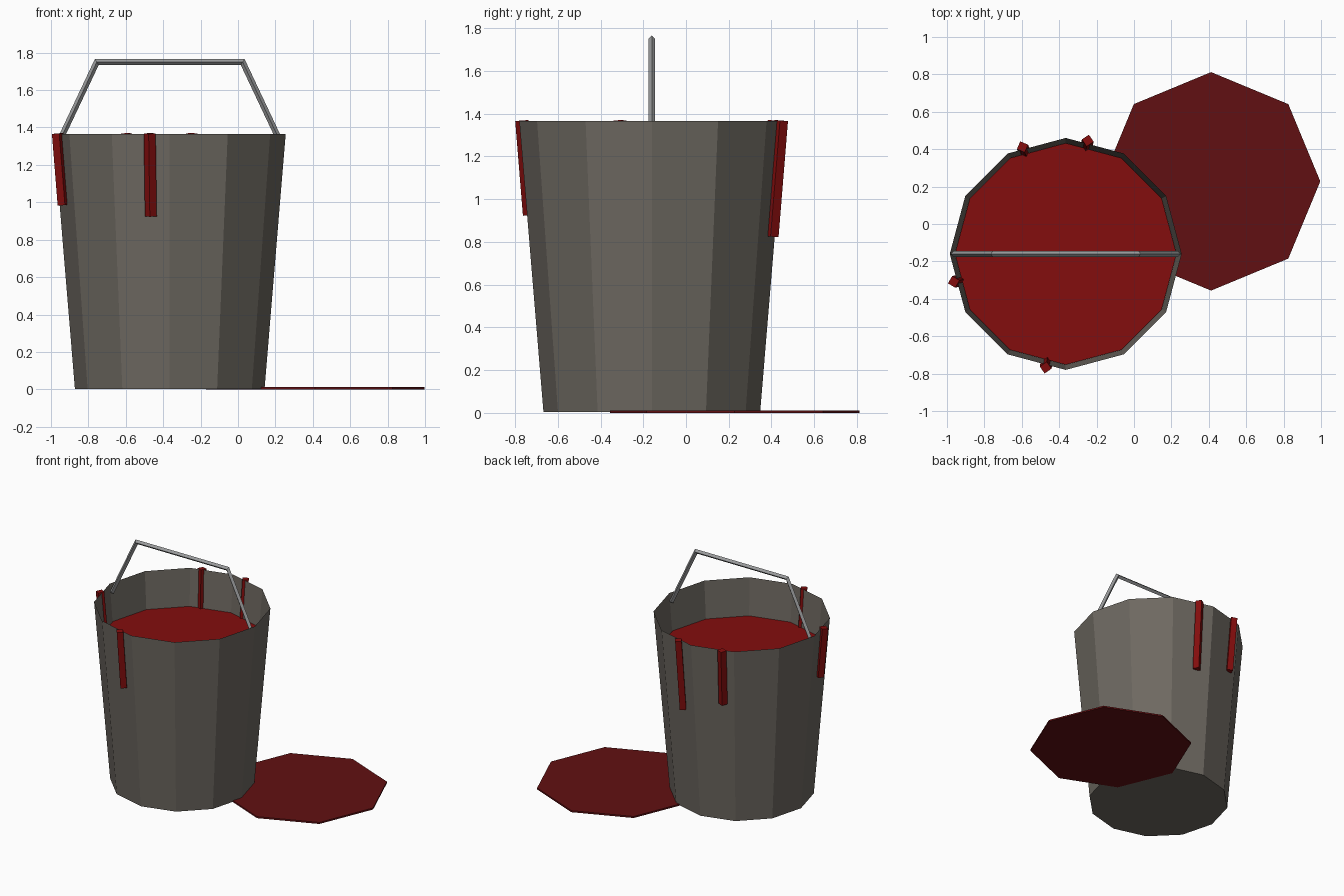
import bpy, bmesh, math
from mathutils import Vector

if "Cube" in bpy.data.objects:
    bpy.data.objects.remove(bpy.data.objects["Cube"], do_unlink=True)


def material(name, rgb):
    m = bpy.data.materials.new(name)
    m.use_nodes = True
    m.diffuse_color = (*rgb, 1)
    m.node_tree.nodes["Principled BSDF"].inputs["Base Color"].default_value = (*rgb, 1)
    return m


GREY = material("weathered_grey", (0.155, 0.14, 0.12))
STEEL = material("steel", (0.32, 0.325, 0.33))
RED = material("deep_red", (0.23, 0.004, 0.004))
DARK_RED = material("dark_red", (0.12, 0.005, 0.006))


def finish(bm, name, mat):
    bmesh.ops.recalc_face_normals(bm, faces=bm.faces)
    mesh = bpy.data.meshes.new(name)
    bm.to_mesh(mesh)
    bm.free()
    mesh.materials.append(mat)
    obj = bpy.data.objects.new(name, mesh)
    bpy.context.collection.objects.link(obj)
    return obj


def skin(name, rings, mat, bottom=True, top=True):
    """Bridge rings of points, with optional end caps."""
    bm = bmesh.new()
    loops = [[bm.verts.new(p) for p in ring] for ring in rings]
    n = len(loops[0])
    for a, b in zip(loops, loops[1:]):
        for i in range(n):
            j = (i + 1) % n
            bm.faces.new((a[i], a[j], b[j], b[i]))
    if bottom:
        bm.faces.new(loops[0][::-1])
    if top:
        bm.faces.new(loops[-1])
    return finish(bm, name, mat)


def ring(center, radius, sides):
    return [center + Vector((math.cos(a), math.sin(a), 0)) * radius
            for a in (math.tau * i / sides for i in range(sides))]


def rod(name, path, side, radius, mat):
    """Sweep a diamond section along a path lying square to `side`."""
    rings = []
    for i, p in enumerate(path):
        before = (p - path[i - 1]).normalized() if i else None
        after = (path[i + 1] - p).normalized() if i + 1 < len(path) else None
        t = ((before or after) + (after or before)).normalized()
        out = side.cross(t) * radius / t.dot(before or after)
        rings.append([p + side * radius, p + out, p - side * radius, p - out])
    return skin(name, rings, mat)


AXIS = Vector((-0.365, -0.16, 0))
BASE_R, RIM_R, RIM_Z = 0.507, 0.62, 1.365
SLOPE = (RIM_R - BASE_R) / RIM_Z
UP = Vector((0, 0, 1))

# Bucket: open tapered shell
skin("bucket", [ring(AXIS + UP * 0.003, BASE_R, 12), ring(AXIS + UP * RIM_Z, RIM_R, 12)],
     GREY, top=False)

# Liquid surface inside the bucket
LIQUID_Z = 1.08
skin("liquid", [ring(AXIS + UP * LIQUID_Z, BASE_R + SLOPE * LIQUID_Z - 0.004, 12)],
     RED, bottom=False)

# Bent handle, symmetric about the bucket axis
half = [Vector((0.6, 0, 1.305)), Vector((0.39, 0, 1.75))]
arch = half + [Vector((-p.x, 0, p.z)) for p in reversed(half)]
rod("handle", [AXIS + p for p in arch], Vector((0, 1, 0)), 0.016, STEEL)

# Drips hanging over the rim: angle in degrees, lower end
for i, (deg, low) in enumerate([(194, 0.985), (260, 0.925), (112, 0.94), (79, 0.825)]):
    a = math.radians(deg)
    radial = Vector((math.cos(a), math.sin(a), 0))
    tangent = Vector((-radial.y, radial.x, 0))
    path = [AXIS + radial * (0.617 - SLOPE * (RIM_Z - z)) + UP * z for z in (low, 1.368)]
    rod(f"drip_{i + 1}", path, tangent, 0.032, RED)

# Spilled puddle on the ground
SPILL = Vector((0.412, 0.228, 0))
skin("puddle", [ring(SPILL, 0.584, 8), ring(SPILL + UP * 0.012, 0.584, 8)], DARK_RED)
